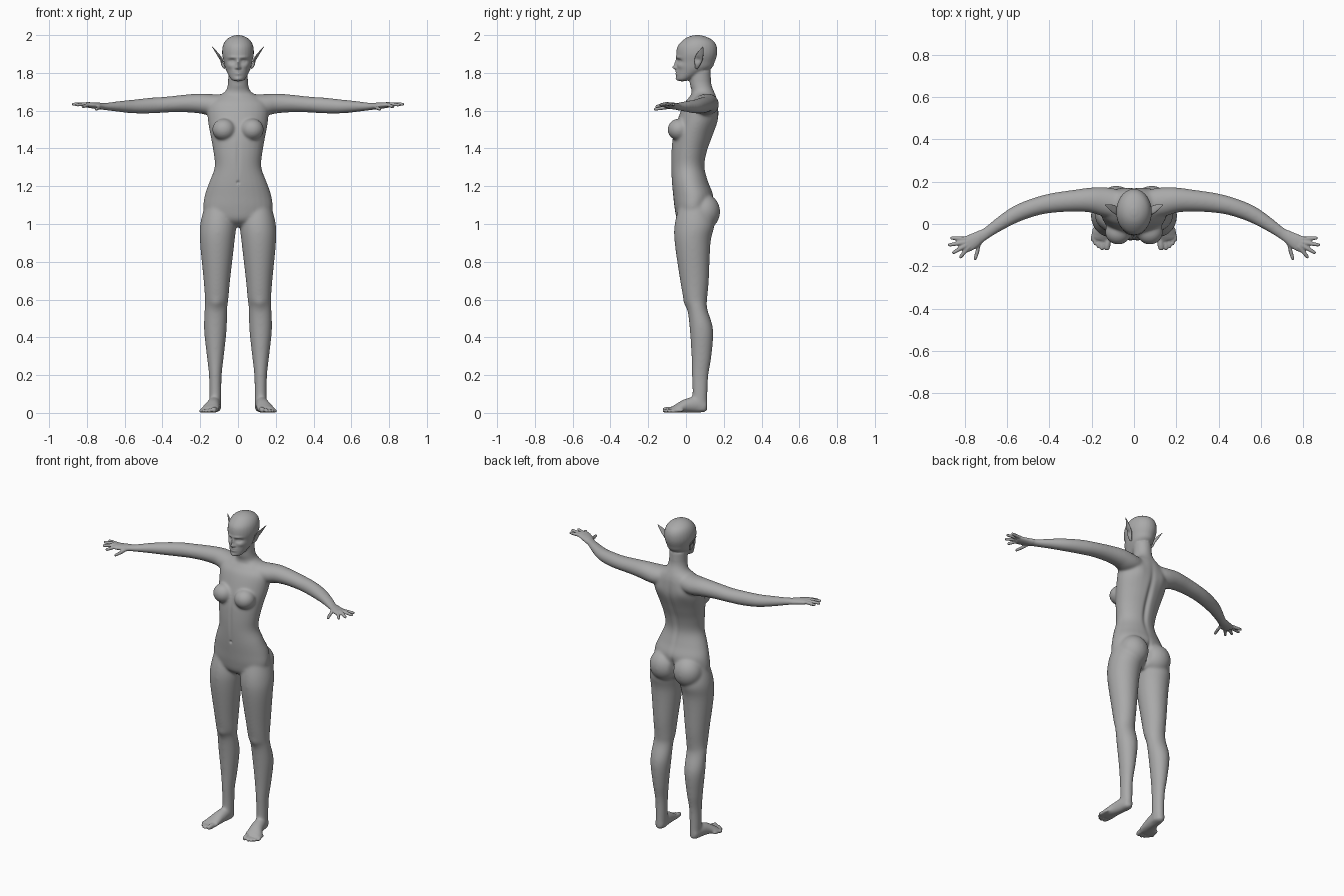
import bpy, bmesh, math
from mathutils import Vector

cube = bpy.data.objects.get("Cube")
if cube:
    bpy.data.objects.remove(cube)

grey = bpy.data.materials.new("matte grey")
grey.use_nodes = True
tone = (0.4, 0.4, 0.4, 1)
grey.diffuse_color = tone
grey.node_tree.nodes["Principled BSDF"].inputs["Base Color"].default_value = tone

X, Z = Vector((1, 0, 0)), Vector((0, 0, 1))


def catmull(before, start, end, after, t):
    """Smooth blend between two rows, guided by their neighbours."""
    return [0.5 * (2 * q + (r - p) * t + (2 * p - 5 * q + 4 * r - s) * t * t
                   + (3 * q - p - 3 * r + s) * t ** 3)
            for p, q, r, s in zip(before, start, end, after)]


def loft(bm, rows, reference, axis=None, sides=28, steps=5, side=1):
    """Closed tube through rows of (x, y, z, radius along reference, radius across)."""
    rows = [(row[0] * side, *row[1:]) for row in rows]
    padded = [rows[0]] + rows + [rows[-1]]
    path = [catmull(*padded[i:i + 4], k / steps)
            for i in range(len(rows) - 1) for k in range(steps)]
    path.append(rows[-1])
    rings = []
    for i, row in enumerate(path):
        centre = Vector(row[:3])
        ahead = Vector(path[min(i + 1, len(path) - 1)][:3])
        behind = Vector(path[max(i - 1, 0)][:3])
        tangent = axis or (ahead - behind).normalized()
        along = (reference - tangent * reference.dot(tangent)).normalized()
        across = tangent.cross(along)
        ring = []
        for k in range(sides):
            angle = math.tau * k / sides
            offset = along * row[3] * math.cos(angle) + across * row[4] * math.sin(angle)
            ring.append(bm.verts.new(centre + offset))
        rings.append(ring)
    for lower, upper in zip(rings, rings[1:]):
        for k in range(sides):
            n = (k + 1) % sides
            bm.faces.new((lower[k], lower[n], upper[n], upper[k]))
    bm.faces.new(rings[0][::-1])
    bm.faces.new(rings[-1])


def stack(bm, rows):
    """Tube of level sections given as (z, half width, front y, back y)."""
    loft(bm, [(0, (front + back) / 2, z, width, (back - front) / 2)
              for z, width, front, back in rows], X, Z)


def ball(bm, centre, radii):
    made = bmesh.ops.create_uvsphere(bm, u_segments=28, v_segments=18, radius=1)
    for vert in made["verts"]:
        vert.co = Vector(c + p * r for c, p, r in zip(centre, vert.co, radii))


def make_object(name, bm):
    bmesh.ops.recalc_face_normals(bm, faces=bm.faces)
    mesh = bpy.data.meshes.new(name)
    bm.to_mesh(mesh)
    bm.free()
    mesh.materials.append(grey)
    made = bpy.data.objects.new(name, mesh)
    bpy.context.collection.objects.link(made)
    return made


def bake(target):
    """Replace the mesh by its modified result."""
    depsgraph = bpy.context.evaluated_depsgraph_get()
    mesh = bpy.data.meshes.new_from_object(target.evaluated_get(depsgraph))
    target.modifiers.clear()
    target.data = mesh


def shade_smooth(target):
    target.data.polygons.foreach_set("use_smooth", [True] * len(target.data.polygons))
    target.data.update()


def clamp(value):
    return max(0, min(1, value))


def sculpt(target, strokes, strength):
    """Push the skin along y with soft strokes (x, z, reach x, reach z, push)."""
    mirrored = [(-stroke[0], *stroke[1:]) for stroke in strokes if stroke[0]]
    for vert in target.data.vertices:
        x, y, z = vert.co
        amount = strength(y)
        if amount > 0:
            for cx, cz, reach_x, reach_z, push in strokes + mirrored:
                distance = ((x - cx) / reach_x) ** 2 + ((z - cz) / reach_z) ** 2
                if distance < 6:
                    vert.co.y += push * amount * math.exp(-distance)


bm = bmesh.new()

# torso and neck
stack(bm, [(.985, .06, 0, .09), (1.02, .15, -.045, .12), (1.08, .183, -.06, .13),
           (1.15, .177, -.068, .145), (1.22, .153, -.075, .12), (1.3, .124, -.079, .1),
           (1.38, .13, -.078, .112), (1.46, .144, -.07, .14), (1.55, .16, -.045, .17),
           (1.63, .16, -.015, .17), (1.67, .12, .015, .162), (1.7, .07, .03, .15),
           (1.74, .054, .02, .135), (1.81, .052, .02, .13)])
# head
stack(bm, [(1.755, .022, -.04, 0), (1.77, .04, -.05, .035), (1.82, .066, -.05, .13),
           (1.86, .076, -.05, .153), (1.9, .084, -.052, .165), (1.94, .081, -.045, .163),
           (1.97, .067, -.02, .145), (1.99, .042, .01, .11), (2, .012, .045, .075)])

for side in (1, -1):
    # breast and buttock
    ball(bm, (.075 * side, -.038, 1.5), (.062, .06, .058))
    ball(bm, (.083 * side, .095, 1.065), (.09, .086, .095))
    # leg
    loft(bm, [(.1, .045, 1.1, .075, .08), (.105, .045, 1, .095, .105),
              (.11, .035, .9, .091, .095), (.112, .045, .7, .07, .076),
              (.113, .05, .6, .062, .062), (.117, .06, .55, .06, .053),
              (.12, .082, .44, .06, .062), (.12, .082, .3, .045, .053),
              (.12, .075, .2, .034, .044), (.12, .074, .1, .032, .04),
              (.12, .07, .01, .03, .045)], X, Z, side=side)
    # foot
    loft(bm, [(.12, .105, .03, .03, .026), (.125, .05, .042, .042, .034),
              (.133, 0, .037, .037, .039), (.145, -.045, .024, .024, .048),
              (.152, -.075, .015, .014, .044)], Z, side=side)
    # toes
    for x, y, r in ((.127, -.115, .015), (.151, -.115, .011), (.168, -.106, .01),
                    (.183, -.092, .01), (.195, -.073, .01)):
        loft(bm, [(x - .008, y + .06, r * 1.3, r, r), (x, y + .01, r * 1.1, r, r),
                  (x, y - .008, r, r * .6, r * .6)], Z, side=side, sides=12)
    # arm and palm
    loft(bm, [(.06, .09, 1.642, .045, .065), (.14, .105, 1.632, .056, .068),
              (.2, .113, 1.638, .053, .06), (.28, .11, 1.638, .047, .052),
              (.38, .1, 1.632, .042, .047), (.46, .083, 1.627, .042, .043),
              (.55, .05, 1.622, .037, .04), (.63, .003, 1.622, .029, .033),
              (.7, -.045, 1.622, .02, .028), (.77, -.086, 1.628, .016, .037),
              (.8, -.1, 1.63, .012, .037)], Z, side=side)
    # fingers from the little finger to the thumb
    for base, tip in (((.8, -.07, 1.632), (.868, -.066, 1.633)),
                      ((.81, -.088, 1.635), (.878, -.1, 1.634)),
                      ((.805, -.107, 1.635), (.858, -.138, 1.63)),
                      ((.79, -.12, 1.632), (.823, -.16, 1.62)),
                      ((.725, -.08, 1.62), (.752, -.17, 1.607))):
        knuckle, end = Vector(base), Vector(tip)
        points = [(knuckle.lerp(end, share), radius) for share, radius in
                  ((-.4, .009), (0, .0105), (.55, .0095), (.92, .008), (1, .005))]
        loft(bm, [(*point, radius, radius) for point, radius in points],
             Z, side=side, sides=12)

body = make_object("body", bm)

# fuse the parts into one skin
fuse = body.modifiers.new("fuse", 'REMESH')
fuse.mode = 'VOXEL'
fuse.voxel_size = .0045
bake(body)

# soften the joins, holding back on hands, toes and head
group = body.vertex_groups.new(name="soften")
for vert in body.data.vertices:
    x, y, z = vert.co
    delicate = abs(x) > .73 or (z < .05 and y < -.06)
    group.add([vert.index], .06 if delicate else .3 if z > 1.76 else 1, 'REPLACE')
soft = body.modifiers.new("soften", 'SMOOTH')
soft.factor = .5
soft.iterations = 50
soft.vertex_group = "soften"
bake(body)

# face: socket, eyelid, brow, cheekbone, nostril, nose, bridge, lips, mouth line, chin
sculpt(body, [(.031, 1.862, .018, .011, .014), (.031, 1.861, .011, .006, -.006),
              (.03, 1.882, .024, .008, -.005), (.047, 1.836, .018, .014, -.006),
              (.011, 1.826, .006, .006, -.006), (0, 1.829, .01, .011, -.021),
              (0, 1.852, .009, .018, -.012), (0, 1.8, .021, .012, -.008),
              (0, 1.801, .02, .003, .005), (0, 1.766, .018, .011, -.006)],
       lambda y: clamp((.03 - y) / .05))
# front: navel, midline, collar hollow, kneecap
sculpt(body, [(0, 1.22, .007, .008, .008), (0, 1.36, .01, .1, .004),
              (.05, 1.685, .035, .012, .006), (.115, .575, .03, .03, -.006)],
       lambda y: clamp((.05 - y) / .05))
# back: spine groove, cleft, shoulder blade
sculpt(body, [(0, 1.42, .016, .16, -.012), (0, 1.06, .012, .06, -.02),
              (.09, 1.58, .045, .05, .008)],
       lambda y: clamp((y - .05) / .05))
shade_smooth(body)

# pointed ears with a hollow on the outer front
for side, name in ((1, "left_ear"), (-1, "right_ear")):
    bm = bmesh.new()
    loft(bm, [(.07, .056, 1.825, .006, .008), (.08, .06, 1.842, .008, .014),
              (.09, .066, 1.872, .007, .022), (.108, .076, 1.9, .005, .017),
              (.124, .084, 1.922, .003, .009), (.138, .09, 1.94, .001, .001)],
         X, side=side, sides=16)
    hollow = Vector((.099 * side, .058, 1.87))
    for vert in bm.verts:
        depth = .006 * math.exp(-((vert.co - hollow).length / .014) ** 2)
        vert.co += Vector((-side, 1, 0)) * depth
    shade_smooth(make_object(name, bm))
